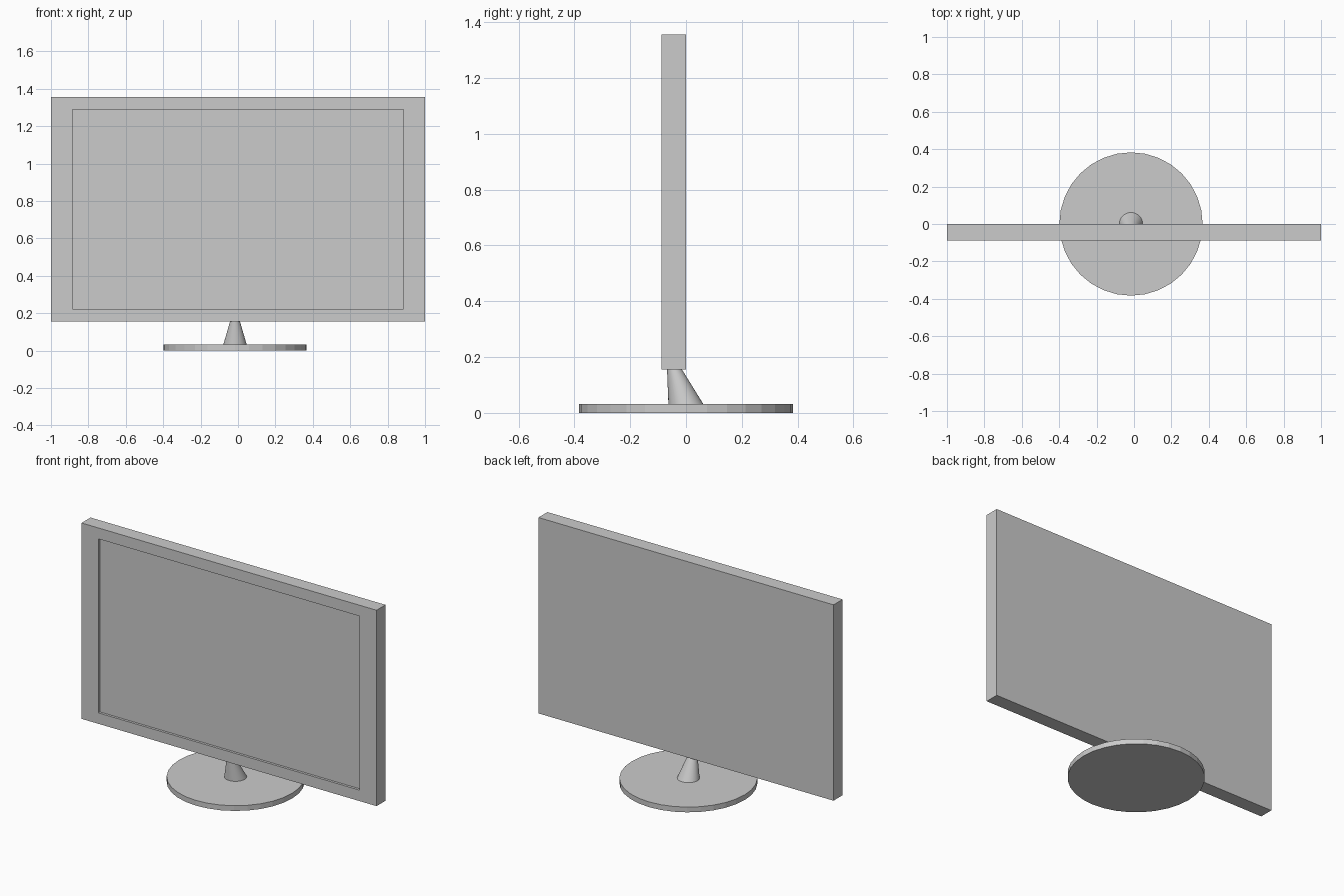
import bpy, bmesh, math
from mathutils import Matrix, Vector

if "Cube" in bpy.data.objects:
    bpy.data.objects.remove(bpy.data.objects["Cube"])

STAND_X = -0.016
SEGMENTS = 32


def finish(bm, name):
    bmesh.ops.recalc_face_normals(bm, faces=bm.faces)
    mesh = bpy.data.meshes.new(name)
    bm.to_mesh(mesh)
    bm.free()
    obj = bpy.data.objects.new(name, mesh)
    bpy.context.collection.objects.link(obj)
    return obj


# Display panel: box with a recessed screen in the front face
bm = bmesh.new()
bmesh.ops.create_cube(bm, size=1, matrix=Matrix.Translation((0, -0.0435, 0.756))
                      @ Matrix.Diagonal((2, 0.087, 1.2, 1)))
bm.normal_update()
screen = next(f for f in bm.faces if f.normal.y < -0.9)
bmesh.ops.inset_region(bm, faces=[screen], thickness=0.05)
for v in screen.verts:
    v.co.x = math.copysign(0.885, v.co.x)
    v.co.z = 0.756 + math.copysign(0.533, v.co.z - 0.756)
recess = bmesh.ops.extrude_discrete_faces(bm, faces=[screen])["faces"][0]
bmesh.ops.translate(bm, verts=recess.verts, vec=Vector((0, 0.015, 0)))
finish(bm, "display_panel")

# Round foot disc
bm = bmesh.new()
bmesh.ops.create_cone(bm, cap_ends=True, segments=SEGMENTS, radius1=0.383,
                      radius2=0.383, depth=0.032,
                      matrix=Matrix.Translation((STAND_X, 0, 0.016)))
finish(bm, "stand_base")

# Tapered neck leaning forward into the panel's underside
bm = bmesh.new()
bottom, top = 0.03, 0.158
bmesh.ops.create_cone(bm, cap_ends=True, segments=SEGMENTS, radius1=0.063,
                      radius2=0.026, depth=top - bottom,
                      matrix=Matrix.Translation((STAND_X, 0, (top + bottom) / 2)))
for v in bm.verts:
    v.co.y -= 0.042 * (v.co.z - bottom) / (top - bottom)
neck = finish(bm, "stand_neck")
bpy.context.view_layer.objects.active = neck
neck.select_set(True)
bpy.ops.object.shade_smooth_by_angle(angle=math.radians(30))
